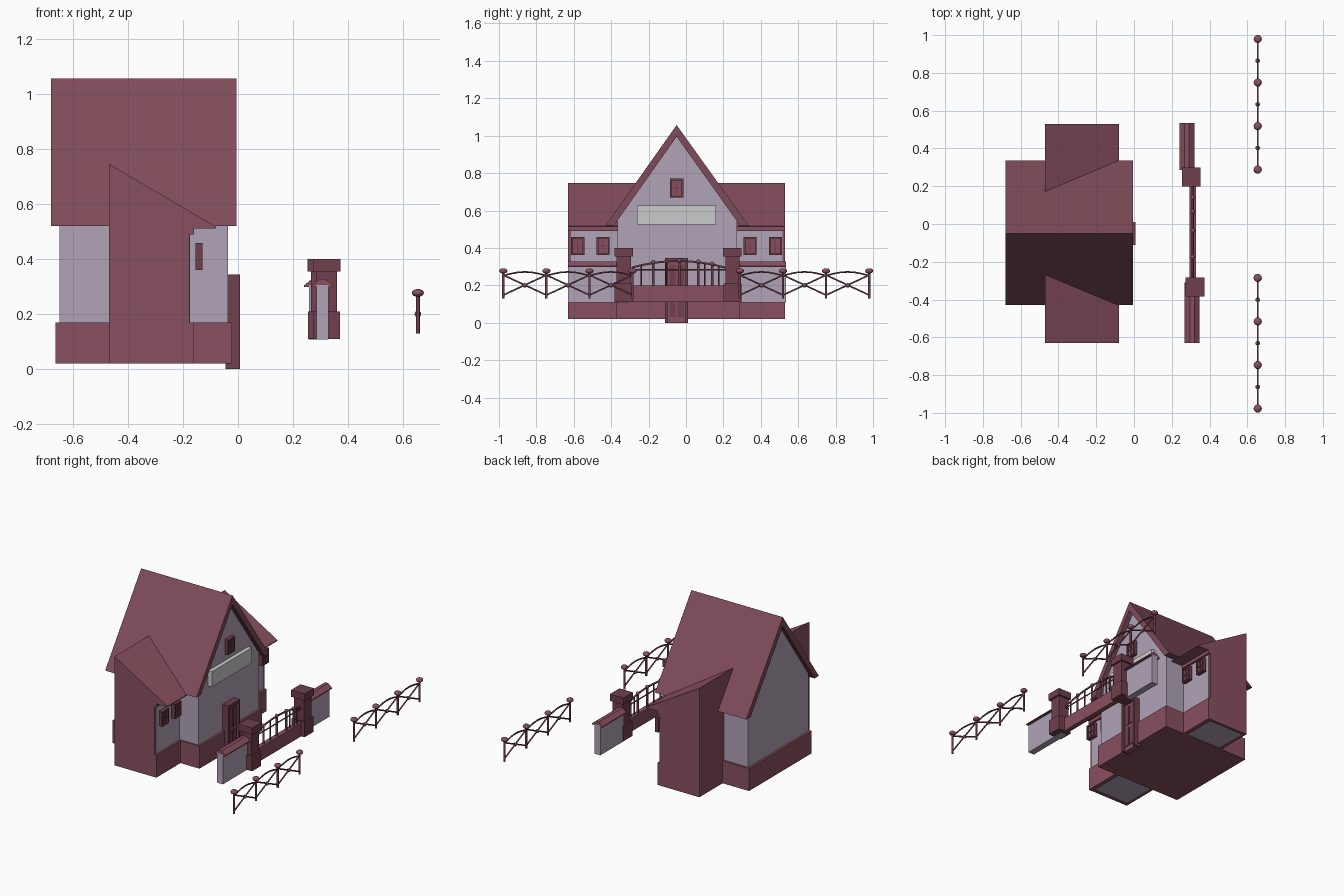
import bpy, bmesh, math
from mathutils import Vector

if "Cube" in bpy.data.objects:
    bpy.data.objects.remove(bpy.data.objects["Cube"])


def material(name, rgb):
    m = bpy.data.materials.new(name)
    m.diffuse_color = (*rgb, 1)
    m.use_nodes = True
    m.node_tree.nodes["Principled BSDF"].inputs["Base Color"].default_value = m.diffuse_color
    return m


RED = material("dark_red", (0.25, 0.08, 0.115))
ROOF = material("roof_red", (0.21, 0.07, 0.10))
WALL = material("pale_plaster", (0.44, 0.37, 0.47))
TRIM = material("trim", (0.16, 0.05, 0.075))
CY = -0.05  # house centre line


def finish(name, bm, mat):
    bmesh.ops.recalc_face_normals(bm, faces=bm.faces)
    me = bpy.data.meshes.new(name)
    bm.to_mesh(me)
    bm.free()
    ob = bpy.data.objects.new(name, me)
    bpy.context.collection.objects.link(ob)
    if mat:
        me.materials.append(mat)
    return ob


def prism(name, profile, axis, a, b, mat):
    """Extrude a profile: axis 'x' takes (y, z) points, axis 'y' takes (x, z)."""
    bm = bmesh.new()
    place = (lambda p, t: (t, *p)) if axis == 'x' else (lambda p, t: (p[0], t, p[1]))
    lo = [bm.verts.new(place(p, a)) for p in profile]
    hi = [bm.verts.new(place(p, b)) for p in profile]
    bm.faces.new(lo)
    bm.faces.new(hi)
    n = len(profile)
    for i in range(n):
        j = (i + 1) % n
        bm.faces.new((lo[i], lo[j], hi[j], hi[i]))
    return finish(name, bm, mat)


def box(name, x0, x1, y0, y1, z0, z1, mat):
    return prism(name, [(y0, z0), (y1, z0), (y1, z1), (y0, z1)], 'x', x0, x1, mat)


def rod(name, points, r, mat=TRIM):
    cu = bpy.data.curves.new(name, 'CURVE')
    cu.dimensions = '3D'
    cu.bevel_depth = r
    cu.bevel_resolution = 1
    cu.use_fill_caps = True
    sp = cu.splines.new('POLY')
    sp.points.add(len(points) - 1)
    for p, co in zip(sp.points, points):
        p.co = (*co, 1)
    cu.materials.append(mat)
    ob = bpy.data.objects.new(name, cu)
    bpy.context.collection.objects.link(ob)


def ball(name, x, y, z, r, flat=1.0, mat=RED):
    bm = bmesh.new()
    bmesh.ops.create_uvsphere(bm, u_segments=12, v_segments=8, radius=r)
    for v in bm.verts:
        v.co = Vector((x + v.co.x, y + v.co.y, z + v.co.z * flat))
    for f in bm.faces:
        f.smooth = True
    finish(name, bm, mat)


def window(name, x0, x1, y, z, w, h):
    f = 0.009
    a, b, c, d = y - w / 2, y + w / 2, z - h / 2, z + h / 2
    box(name + "_pane", x0, x1 - 0.009, a + f / 2, b - f / 2, c + f / 2, d - f / 2, RED)
    box(name + "_jamb_a", x0, x1, a, a + f, c, d, TRIM)
    box(name + "_jamb_b", x0, x1, b - f, b, c, d, TRIM)
    box(name + "_sill", x0, x1, a + f, b - f, c, c + f, TRIM)
    box(name + "_head", x0, x1, a + f, b - f, d - f, d, TRIM)
    box(name + "_mullion", x0, x1 - 0.003, y - 0.003, y + 0.003, c + f, d - f, TRIM)
    box(name + "_bar", x0, x1 - 0.004, a + f, b - f, z - 0.003, z + 0.003, TRIM)


# Main house: plinth, gabled walls, thick roof
box("main_plinth", -0.665, -0.022, -0.375, 0.285, 0.02, 0.17, RED)
prism("main_walls", [(-0.365, 0.17), (0.272, 0.17), (0.272, 0.565), (CY, 1.005), (-0.365, 0.565)],
      'x', -0.65, -0.037, WALL)
prism("main_roof", [(-0.43, 0.52), (-0.385, 0.52), (CY, 0.995), (0.289, 0.52), (0.335, 0.52), (CY, 1.057)],
      'x', -0.68, -0.005, ROOF)

# Side wings with lean-to roof, red end and back panels
for side, y_out, y_in in (("front", -0.63, -0.22), ("back", 0.53, 0.12)):
    s = 1 if y_out < 0 else -1
    wall_in = y_out + 0.27 * s
    box(f"wing_walls_{side}", -0.465, -0.175, y_out + 0.015 * s, wall_in, 0.025, 0.51, WALL)
    box(f"wing_plinth_{side}", -0.19, -0.162, y_out, wall_in, 0.02, 0.17, RED)
    box(f"wing_back_{side}", -0.47, -0.455, y_out, wall_in, 0.02, 0.6, RED)
    prism(f"wing_end_{side}", [(-0.47, 0.02), (-0.165, 0.02), (-0.165, 0.17), (-0.177, 0.17),
                               (-0.177, 0.52), (-0.47, 0.735)], 'y', y_out, y_out + 0.02 * s, RED)
    box(f"wing_eave_beam_{side}", -0.18, -0.16, y_out, wall_in, 0.49, 0.515, RED)
    prism(f"wing_roof_{side}", [(-0.47, 0.512), (-0.08, 0.512), (-0.08, 0.518), (-0.47, 0.747)],
          'y', y_out, y_in, RED)
    for i, d in enumerate((0.051, 0.187)):
        window(f"wing_window_{side}_{i}", -0.155, -0.13, y_out + d * s, 0.41, 0.07, 0.098)

# Attic window, blank sign board, door
window("attic_window", -0.04, -0.012, CY, 0.72, 0.072, 0.1)
box("sign_board", -0.04, -0.01, -0.262, 0.16, 0.525, 0.627, None)
box("door_leaf", -0.045, -0.008, -0.1, 0.0, 0.0, 0.335, RED)
box("door_jamb_a", -0.045, 0.007, -0.111, -0.098, 0.0, 0.345, TRIM)
box("door_jamb_b", -0.045, 0.007, -0.002, 0.011, 0.0, 0.345, TRIM)
box("door_head", -0.045, 0.007, -0.098, -0.002, 0.328, 0.345, TRIM)
for i, z in enumerate((0.03, 0.18)):
    for j, y in enumerate((-0.088, -0.045)):
        box(f"door_panel_{i}_{j}", -0.012, -0.003, y, y + 0.033, z, z + 0.13, TRIM)

# Gate pillars and the capped garden walls beside them
for side, px, py, wx, w0, w1 in (("front", 0.323, -0.333, 0.308, -0.63, -0.31),
                                 ("back", 0.303, 0.248, 0.28, 0.285, 0.535)):
    for part, hw, z0, z1 in (("base", 0.048, 0.11, 0.21), ("shaft", 0.038, 0.21, 0.355),
                             ("cap", 0.05, 0.355, 0.4)):
        box(f"pillar_{part}_{side}", px - hw, px + hw, py - hw, py + hw, z0, z1, TRIM)
    box(f"garden_wall_{side}", wx - 0.022, wx + 0.022, w0, w1, 0.107, 0.305, WALL)
    prism(f"wall_cap_{side}", [(wx - 0.04, 0.298), (wx + 0.04, 0.298), (wx + 0.04, 0.304),
                               (wx + 0.012, 0.327), (wx - 0.012, 0.327), (wx - 0.04, 0.304)],
          'y', w0, w1, RED)

# Low wall between the pillars with an arched railing
RX = 0.311
box("low_wall", RX - 0.016, RX + 0.016, -0.29, 0.21, 0.11, 0.2, RED)


def arch(y):
    return 0.33 - 0.035 * ((y + 0.04) / 0.25) ** 2


rod("rail_top", [(RX, -0.29 + i * 0.05, arch(-0.29 + i * 0.05)) for i in range(11)], 0.006)
rod("rail_low", [(RX, -0.29, 0.283), (RX, 0.21, 0.283)], 0.004)
for y in (-0.175, -0.035, 0.065, 0.14):
    rod("rail_post", [(RX, y, 0.2), (RX, y, arch(y))], 0.007)
    ball("rail_knob", RX, y, arch(y) + 0.003, 0.012)
for y in (-0.24, -0.105, 0.1, 0.175):
    rod("rail_bar", [(RX, y, 0.2), (RX, y, arch(y))], 0.005)

# Two rustic fences: posts, crossed braces and gently arched rails
FX = 0.655
for y0 in (-0.977, 0.288):
    step = 0.2305
    for i in range(4):
        y = y0 + i * step
        rod("fence_post", [(FX, y, 0.13), (FX, y, 0.275)], 0.007)
        ball("fence_knob", FX, y, 0.277, 0.022, 0.65)
        if i < 3:
            e = y + step
            rod("fence_brace_a", [(FX, y, 0.148), (FX, e, 0.255)], 0.005)
            rod("fence_brace_b", [(FX, y, 0.255), (FX, e, 0.148)], 0.005)
            ball("fence_joint", FX, y + step / 2, 0.2, 0.012)
            rod("fence_rail", [(FX, y + step * t / 6, 0.252 + 0.02 * math.sin(math.pi * t / 6))
                               for t in range(7)], 0.005)
